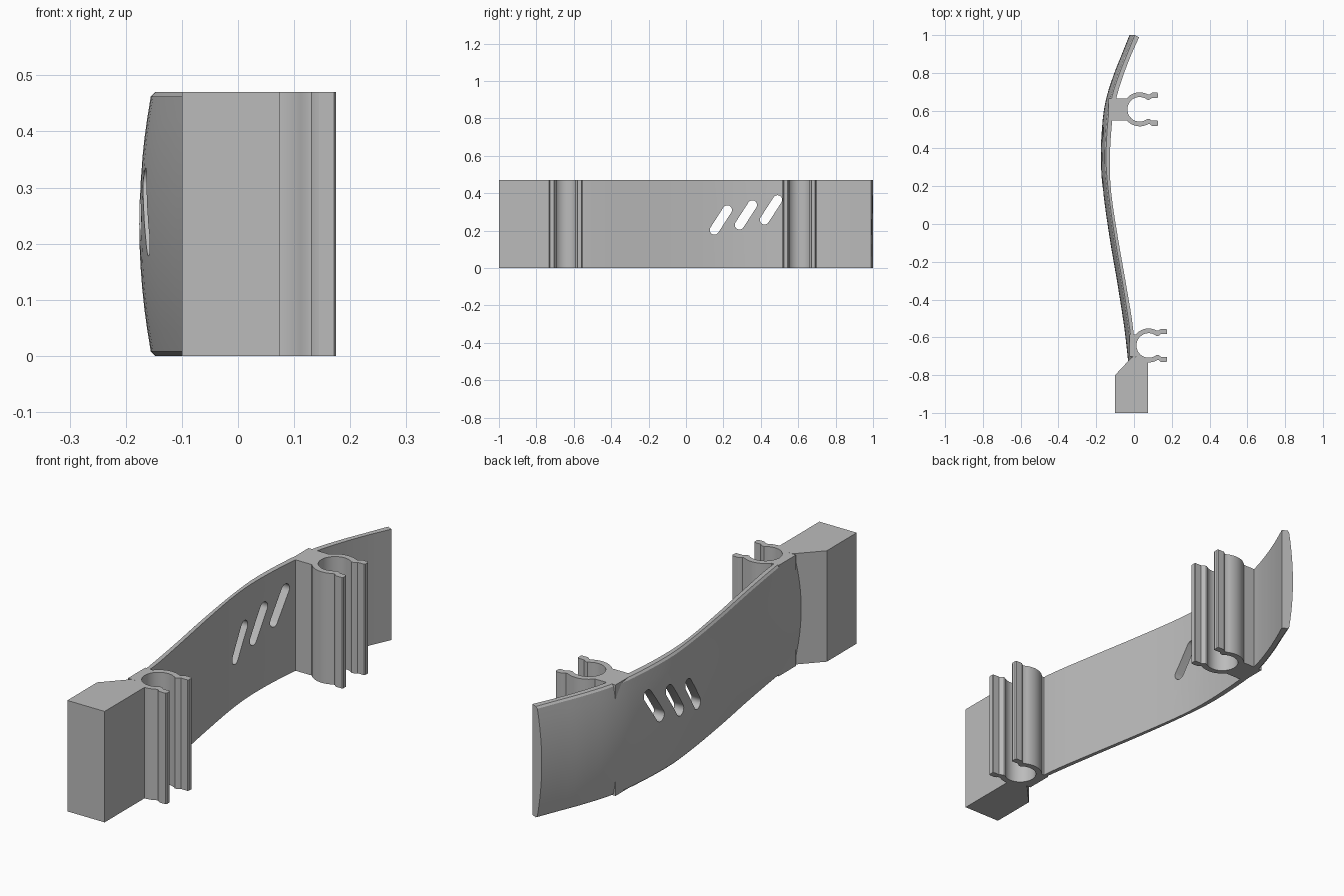
import bpy, bmesh, math

if "Cube" in bpy.data.objects:
    bpy.data.objects.remove(bpy.data.objects["Cube"])

H = 0.47          # height of every part
BULGE = 0.022     # how far the outer face swells at mid height

grey = bpy.data.materials.new("grey plastic")
grey.diffuse_color = (0.5, 0.5, 0.5, 1)
grey.use_nodes = True
grey.node_tree.nodes["Principled BSDF"].inputs["Base Color"].default_value = grey.diffuse_color


def finish(bm, name):
    bmesh.ops.recalc_face_normals(bm, faces=bm.faces)
    me = bpy.data.meshes.new(name)
    bm.to_mesh(me)
    bm.free()
    ob = bpy.data.objects.new(name, me)
    bpy.context.collection.objects.link(ob)
    me.materials.append(grey)
    return ob


def smooth(ob):
    bpy.ops.object.select_all(action='DESELECT')
    bpy.context.view_layer.objects.active = ob
    ob.select_set(True)
    bpy.ops.object.shade_smooth_by_angle(angle=math.radians(30))


def prism(name, pts, axis=(0, 0, H)):
    """Extrude a closed outline of 3D points along axis."""
    bm = bmesh.new()
    face = bm.faces.new([bm.verts.new(p) for p in pts])
    ext = bmesh.ops.extrude_face_region(bm, geom=[face])
    bmesh.ops.translate(bm, vec=axis,
                        verts=[v for v in ext["geom"] if isinstance(v, bmesh.types.BMVert)])
    return finish(bm, name)


def spline(rows, steps):
    """Smooth curve through rows of numbers."""
    out = []
    for i in range(len(rows) - 1):
        a, b = rows[max(i - 1, 0)], rows[i]
        c, d = rows[i + 1], rows[min(i + 2, len(rows) - 1)]
        for s in range(steps):
            t = s / steps
            out.append([0.5 * (2 * q + (r - p) * t + (2 * p - 5 * q + 4 * r - w) * t * t
                               + (3 * q - p - 3 * r + w) * t ** 3)
                        for p, q, r, w in zip(a, b, c, d)])
    return out + [list(rows[-1])]


# Curved wall: stations of (y, outer x at mid height, inner x)
stations = [(1.0, -0.024, 0.027), (0.9, -0.064, -0.013), (0.8, -0.104, -0.052),
            (0.68, -0.143, -0.09), (0.55, -0.166, -0.115), (0.34, -0.176, -0.128),
            (0.16, -0.162, -0.12), (-0.08, -0.128, -0.084), (-0.32, -0.087, -0.042),
            (-0.56, -0.05, -0.004), (-0.74, -0.03, 0.0)]
bm = bmesh.new()
rings = []
N = 12
for y, xo, xi in spline(stations, 4):
    yi = y - 0.011 * max(0, (y - 0.9) / 0.1)      # tip is cut square to the wall
    ring = [(xi, yi, 0), (xo + BULGE + 0.006, y, 0)]
    for k in range(N + 1):
        z = 0.008 + (H - 0.016) * k / N
        ring.append((xo + BULGE * (2 * z / H - 1) ** 2, y, z))
    ring += [(xo + BULGE + 0.006, y, H), (xi, yi, H)]
    rings.append([bm.verts.new(p) for p in ring])
for a, b in zip(rings, rings[1:]):
    for k in range(len(a)):
        j = (k + 1) % len(a)
        bm.faces.new((a[k], a[j], b[j], b[k]))
bm.faces.new(rings[0])
bm.faces.new(rings[-1])
wall = finish(bm, "curved_wall")

# Three slanted slots through the wall
for i in range(3):
    y0, z0 = 0.152 + 0.134 * i, 0.203 + 0.027 * i
    dy, dz, r = 0.069, 0.107, 0.025
    base = math.atan2(dz, dy)
    pts = []
    for cy, cz, start in ((y0 + dy, z0 + dz, base - math.pi / 2), (y0, z0, base + math.pi / 2)):
        for k in range(13):
            a = start + math.pi * k / 12
            pts.append((-0.4, cy + r * math.cos(a), cz + r * math.sin(a)))
    cutter = prism("slot_cutter_%d" % (i + 1), pts, (0.6, 0, 0))
    cutter.hide_render = True
    cutter.hide_viewport = True
    mod = wall.modifiers.new("slot", 'BOOLEAN')
    mod.operation = 'DIFFERENCE'
    mod.solver = 'EXACT'
    mod.object = cutter
# Bake the slots and drop the cutters
dg = bpy.context.evaluated_depsgraph_get()
cut = bpy.data.meshes.new_from_object(wall.evaluated_get(dg))
wall.modifiers.clear()
wall.data = cut
for ob in [o for o in bpy.data.objects if o.name.startswith("slot_cutter")]:
    bpy.data.objects.remove(ob)
smooth(wall)


# Spring clips: open ring, flared legs, stem running back into the wall
def clip(name, cx, cy, stem_x):
    half = []
    for k in range(17):
        a = math.radians(180 - 130 * k / 16)
        half.append((0.065 * math.cos(a), 0.065 * math.sin(a)))
    half += [(0.052, 0.051), (0.064, 0.06), (0.094, 0.06), (0.097, 0.064), (0.097, 0.083),
             (0.093, 0.088), (0.066, 0.088), (0.058, 0.083), (0.053, 0.078)]
    for k in range(11):
        a = math.radians(60 + 80 * k / 10)
        half.append((0.09 * math.cos(a), 0.09 * math.sin(a)))
    half.append((stem_x - cx, 0.058))
    outline = half + [(x, -y) for x, y in reversed(half[1:])]
    smooth(prism(name, [(cx + x, cy + y, 0) for x, y in outline]))


clip("rear_clip", 0.03, 0.607, -0.135)
clip("front_clip", 0.078, -0.643, -0.025)

# Solid end block with a sloped shoulder
prism("end_block", [(x, y, 0) for x, y in
                    ((-0.1, -1), (0.075, -1), (0.075, -0.725), (0.0, -0.7),
                     (-0.018, -0.712), (-0.1, -0.8))])
